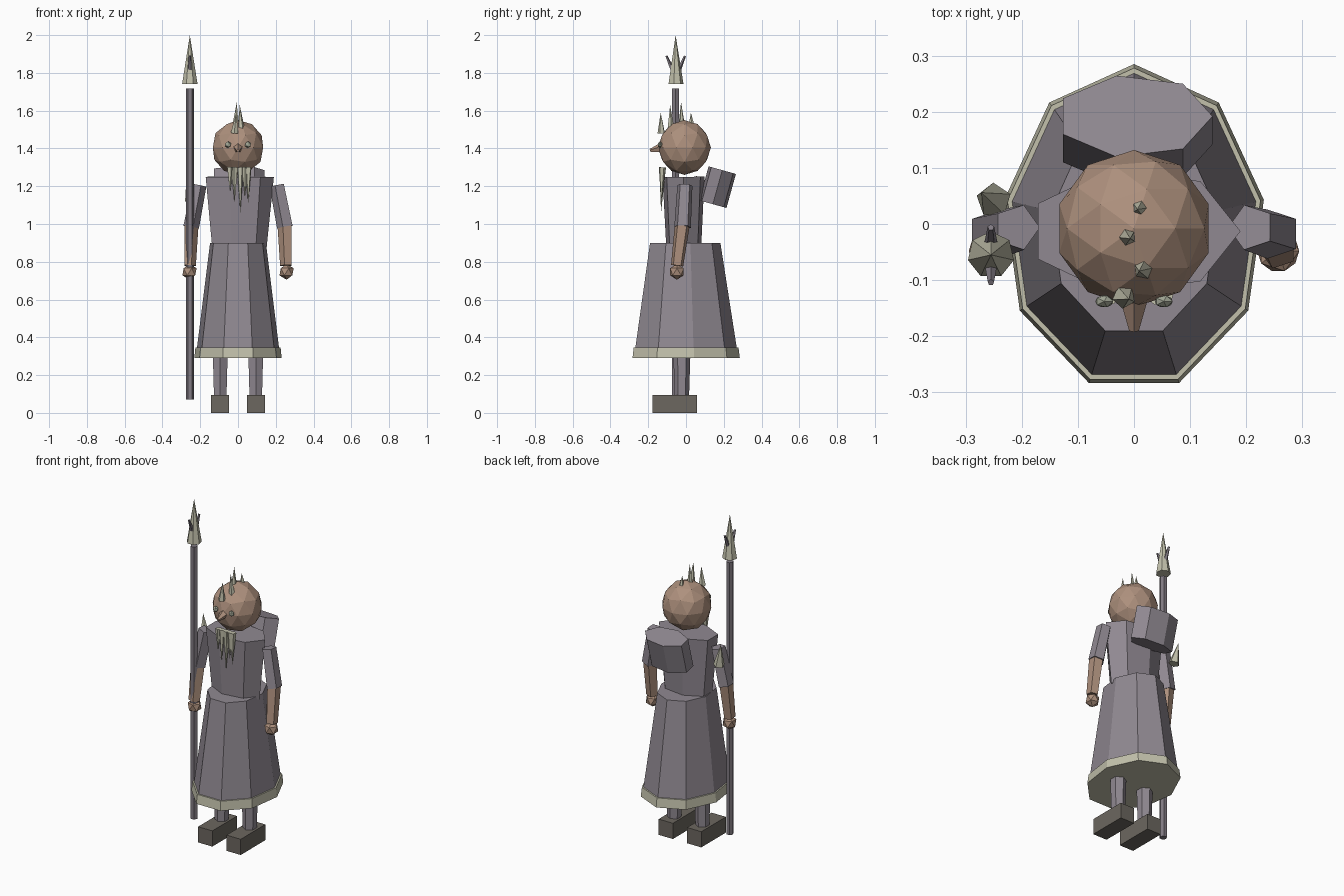
import bpy, bmesh, math
from mathutils import Vector

old = bpy.data.objects.get("Cube")
if old:
    bpy.data.objects.remove(old, do_unlink=True)


def material(name, rgb):
    m = bpy.data.materials.new(name)
    m.use_nodes = True
    m.diffuse_color = (*rgb, 1)
    m.node_tree.nodes["Principled BSDF"].inputs["Base Color"].default_value = (*rgb, 1)
    return m


cloth = material("grey_purple_cloth", (0.28, 0.25, 0.285))
dark = material("dark_purple_wood", (0.22, 0.195, 0.225))
skin = material("tan_skin", (0.42, 0.28, 0.205))
bone = material("pale_bone", (0.54, 0.53, 0.41))
leather = material("dark_leather", (0.15, 0.135, 0.115))
eye_grey = material("eye_grey", (0.36, 0.38, 0.30))


def finish(name, bm, mat):
    bmesh.ops.remove_doubles(bm, verts=bm.verts, dist=1e-5)
    bmesh.ops.recalc_face_normals(bm, faces=bm.faces)
    mesh = bpy.data.meshes.new(name)
    bm.to_mesh(mesh)
    bm.free()
    mesh.materials.append(mat)
    obj = bpy.data.objects.new(name, mesh)
    bpy.context.collection.objects.link(obj)
    return obj


def frustum(name, mat, start, end, r1, r2, sides, phase=0):
    """Tapered prism from start to end; radii are numbers or (rx, ry)."""
    start, end = Vector(start), Vector(end)
    turn = Vector((0, 0, 1)).rotation_difference(end - start)
    bm = bmesh.new()
    rings = []
    for centre, r in ((start, r1), (end, r2)):
        rx, ry = r if isinstance(r, tuple) else (r, r)
        ring = []
        for i in range(sides):
            a = math.radians(phase) + math.tau * i / sides
            ring.append(bm.verts.new(centre + turn @ Vector((rx * math.cos(a), ry * math.sin(a), 0))))
        rings.append(ring)
    low, high = rings
    for i in range(sides):
        j = (i + 1) % sides
        if r2 == 0:
            bm.faces.new((low[i], low[j], high[i]))
        else:
            bm.faces.new((low[i], low[j], high[j], high[i]))
    bm.faces.new(low[::-1])
    if r2 != 0:
        bm.faces.new(high)
    return finish(name, bm, mat)


def ball(name, mat, centre, radius, detail):
    bm = bmesh.new()
    bmesh.ops.create_icosphere(bm, subdivisions=detail, radius=1)
    bmesh.ops.scale(bm, vec=radius, verts=bm.verts)
    bmesh.ops.translate(bm, vec=centre, verts=bm.verts)
    return finish(name, bm, mat)


def box(name, mat, centre, size):
    bm = bmesh.new()
    bmesh.ops.create_cube(bm, size=1)
    bmesh.ops.scale(bm, vec=size, verts=bm.verts)
    bmesh.ops.translate(bm, vec=centre, verts=bm.verts)
    return finish(name, bm, mat)


# Robe: nine-sided skirt, hem band and seven-sided torso
frustum("skirt", cloth, (0, -0.008, 0.31), (0, -0.01, 0.9), (0.225, 0.282), (0.15, 0.192), 9, 90)
frustum("hem_band", bone, (0, -0.008, 0.29), (0, -0.008, 0.345), (0.235, 0.293), (0.229, 0.286), 9, 90)
frustum("torso", cloth, (0, -0.012, 0.88), (0, -0.013, 1.25), (0.152, 0.095), (0.19, 0.114), 7)

# Pack on the back, leaning away from the body
frustum("back_pack", cloth, (0, 0.142, 1.105), (0, 0.192, 1.285), (0.14, 0.077), (0.14, 0.077), 7)

# Limbs on both sides
for side, s in (("left", 1), ("right", -1)):
    face_out = 180 if s > 0 else 0
    frustum(side + "_leg", cloth, (0.094 * s, -0.022, 0.08), (0.094 * s, -0.022, 0.4), 0.038, 0.048, 6, 30)
    box(side + "_boot", leather, (0.095 * s, -0.06, 0.047), (0.095, 0.235, 0.095))
    frustum(side + "_sleeve", cloth, (0.252 * s, -0.018, 0.985), (0.209 * s, -0.006, 1.205),
            0.046, 0.042, 5, face_out)
    frustum(side + "_forearm", skin, (0.257 * s, -0.047, 0.78), (0.25 * s, -0.018, 1.01),
            0.034, 0.042, 5, face_out)
    ball(side + "_fist", skin, (0.257 * s, -0.048, 0.747), (0.042, 0.042, 0.042), 1)
    ball(side + "_eye", eye_grey, (0.053 * s, -0.138, 1.42), (0.018, 0.012, 0.018), 1)

# Head and nose
ball("head", skin, (0, -0.008, 1.405), (0.14, 0.14, 0.145), 2)
frustum("nose", skin, (0, -0.125, 1.405), (0, -0.19, 1.388), 0.028, 0.009, 5, 90)

# Crest of spikes: x, y, base height, tip height
for i, (x, y, low, high) in enumerate((
        (0.012, 0.03, 1.50, 1.59), (-0.013, -0.022, 1.50, 1.645),
        (0.018, -0.08, 1.49, 1.63), (-0.018, -0.13, 1.48, 1.59))):
    frustum(f"crest_spike_{i + 1}", bone, (x, y, low), (x * 0.5, y - 0.004, high), 0.021, 0, 5, 40 * i)

# Beard of hanging spikes: x, tip height
for i, (x, tip) in enumerate(((-0.042, 1.17), (-0.018, 1.11), (0.012, 1.06), (0.037, 1.14), (0.054, 1.11))):
    frustum(f"beard_spike_{i + 1}", bone, (x, -0.125, 1.3), (x, -0.132, tip), 0.019, 0, 5, 30 * i)

# Shoulder spike
frustum("shoulder_spike", bone, (-0.25, 0.042, 1.125), (-0.272, 0.056, 1.26), 0.032, 0, 5, 20)

# Spear with head and two barbs
sx, sy = -0.255, -0.055
frustum("spear_shaft", dark, (sx, sy, 0.07), (sx, sy, 1.717), 0.021, 0.021, 6)
frustum("spear_head", bone, (sx, sy, 1.74), (sx, sy, 2.0), 0.042, 0, 7, 90)
for side, s in (("front", -1), ("back", 1)):
    frustum(side + "_barb", dark, (sx, sy + 0.01 * s, 1.80), (sx, sy + 0.049 * s, 1.89), 0.014, 0.006, 5, 90)
